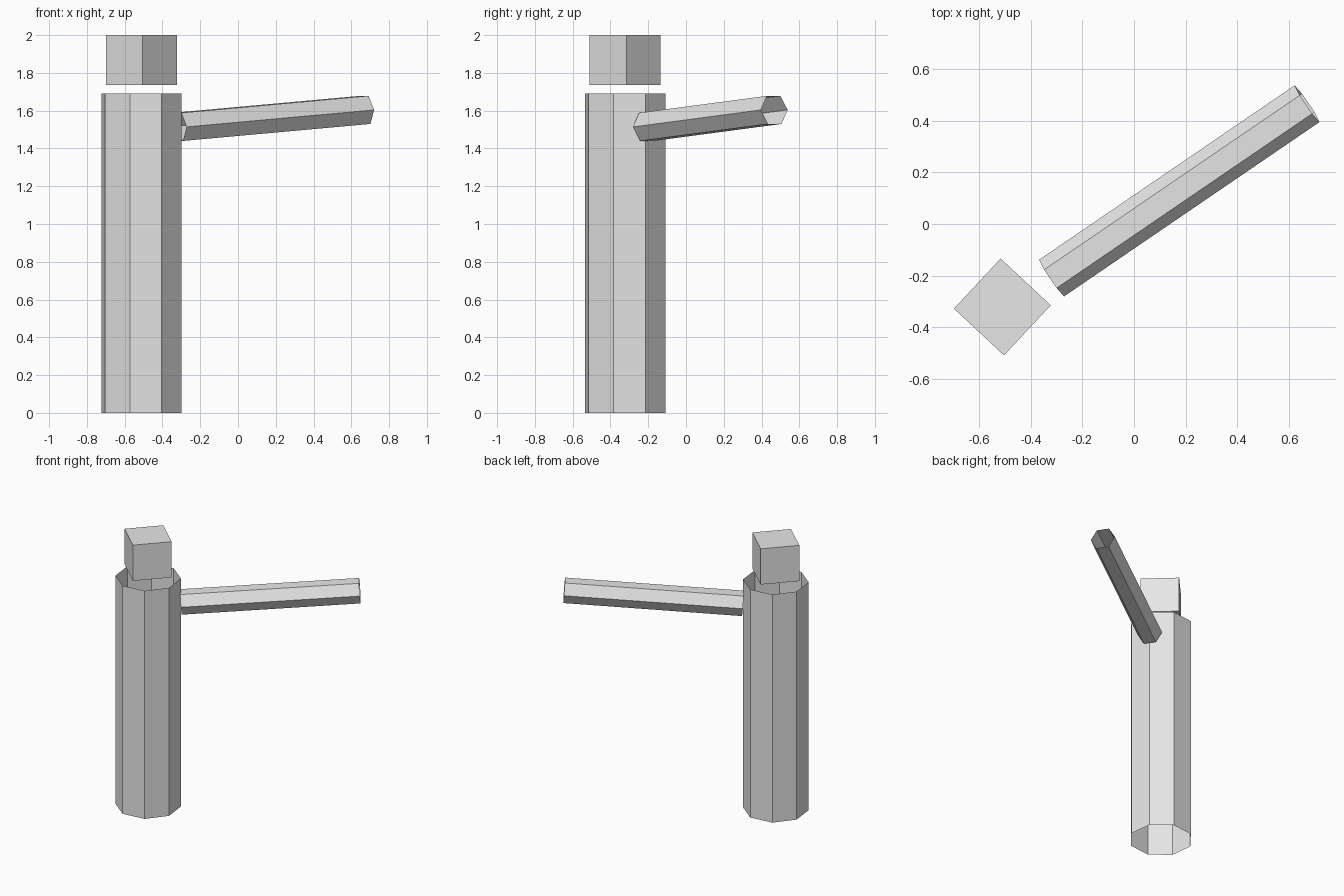
import bpy
from math import cos, sin, pi, radians
from mathutils import Vector

cube = bpy.data.objects.get("Cube")
if cube:
    bpy.data.objects.remove(cube, do_unlink=True)

grey = bpy.data.materials.new("light grey")
grey.use_nodes = True
grey.diffuse_color = (0.8, 0.8, 0.8, 1)
grey.node_tree.nodes["Principled BSDF"].inputs["Base Color"].default_value = (0.8, 0.8, 0.8, 1)


def prism(name, start, end, radius, sides, side_dir, roll=0, capped=False):
    """Flat-sided prism from start to end; side_dir points at the first corner before the roll."""
    start, end, u = Vector(start), Vector(end), Vector(side_dir).normalized()
    v = (end - start).normalized().cross(u)
    angles = [radians(roll) + 2 * pi * i / sides for i in range(sides)]
    ring = [(u * cos(a) + v * sin(a)) * radius for a in angles]
    verts = [start + p for p in ring] + [end + p for p in ring]
    faces = []
    for i in range(sides):
        j = (i + 1) % sides
        faces.append((i, j, sides + j, sides + i))
    if capped:
        faces += [tuple(reversed(range(sides))), tuple(range(sides, 2 * sides))]
    mesh = bpy.data.meshes.new(name)
    mesh.from_pydata(verts, [], faces)
    mesh.materials.append(grey)
    obj = bpy.data.objects.new(name, mesh)
    bpy.context.collection.objects.link(obj)
    return obj


X, Y = -0.511, -0.322

# Upright eight-sided tube, open at both ends
prism("column", (X, Y, 0), (X, Y, 1.69), 0.221, 8, (1, 0, 0), roll=29)

# Closed cube floating just above the column
prism("top_block", (X, Y, 1.735), (X, Y, 2), 0.188, 4, (1, 0, 0), roll=2, capped=True)

# Open six-sided tube reaching out and slightly up, corners level on both sides
near, far = Vector((-0.32, -0.21, 1.514)), Vector((0.672, 0.467, 1.604))
along = far - near
prism("arm", near, far, 0.086, 6, (-along.y, along.x, 0))
